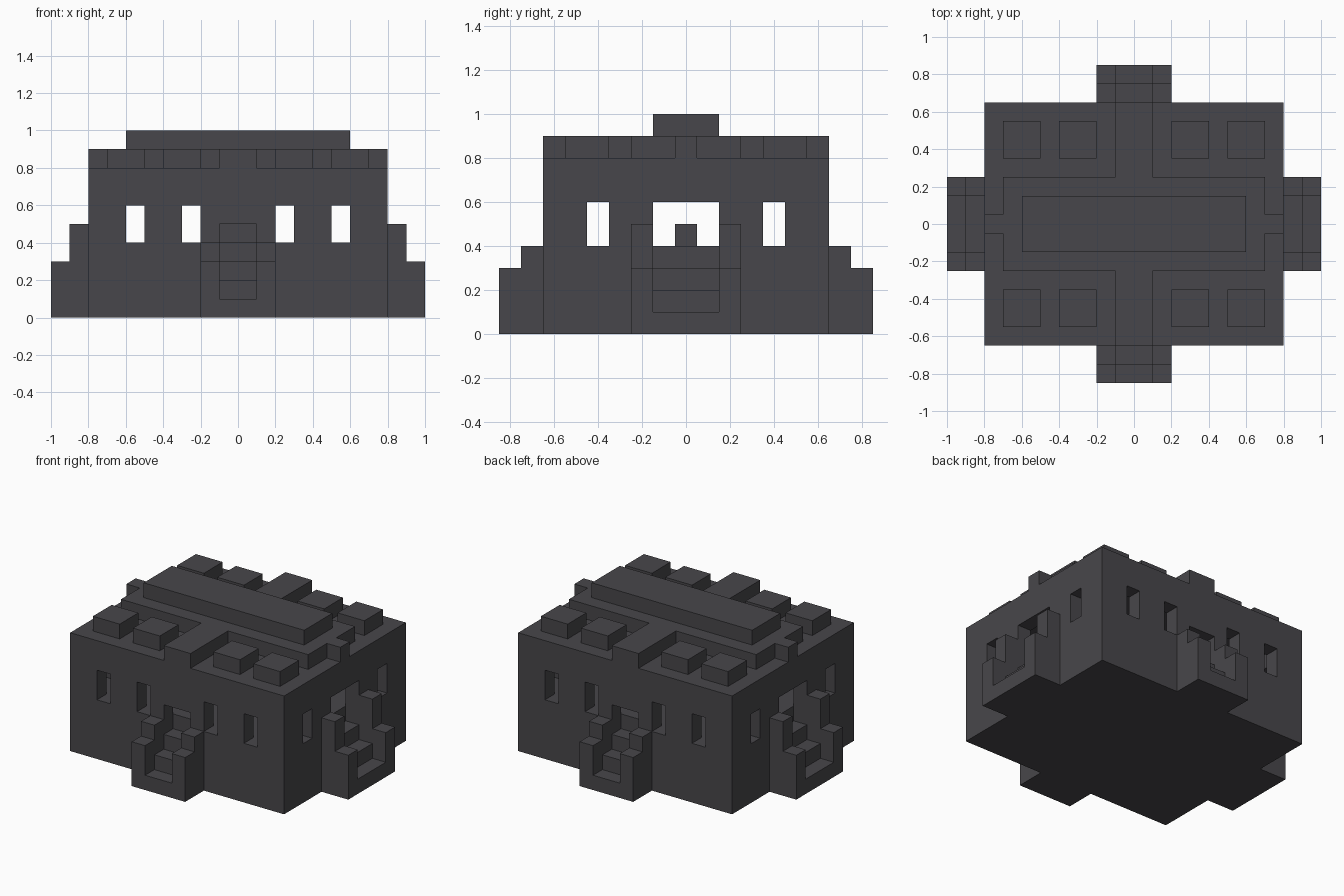
import bpy
import bmesh
from math import pi
from mathutils import Matrix

if "Cube" in bpy.data.objects:
    bpy.data.objects.remove(bpy.data.objects["Cube"], do_unlink=True)

COLOUR = (0.064, 0.062, 0.069, 1.0)
stone = bpy.data.materials.new("dark grey stone")
stone.use_nodes = True
stone.diffuse_color = COLOUR
stone.node_tree.nodes["Principled BSDF"].inputs["Base Color"].default_value = COLOUR


def prism(name, outline, depth, matrix=Matrix()):
    """Extrude a flat outline along local z by depth, then place it."""
    bm = bmesh.new()
    face = bm.faces.new([bm.verts.new((x, y, 0)) for x, y in outline])
    ext = bmesh.ops.extrude_face_region(bm, geom=[face])["geom"]
    top = [v for v in ext if isinstance(v, bmesh.types.BMVert)]
    bmesh.ops.translate(bm, verts=top, vec=(0, 0, depth))
    bm.transform(matrix)
    bmesh.ops.recalc_face_normals(bm, faces=bm.faces)
    mesh = bpy.data.meshes.new(name)
    bm.to_mesh(mesh)
    bm.free()
    mesh.materials.append(stone)
    obj = bpy.data.objects.new(name, mesh)
    bpy.context.collection.objects.link(obj)
    return obj


def box(name, x0, x1, y0, y1, z0, z1):
    corners = [(x0, y0), (x1, y0), (x1, y1), (x0, y1)]
    return prism(name, corners, z1 - z0, Matrix.Translation((0, 0, z0)))


def cut(target, *bounds):
    """Subtract a box from the target and discard the cutter."""
    cutter = box("cutter", *bounds)
    cutter.hide_render = True
    mod = target.modifiers.new("cut", "BOOLEAN")
    mod.operation, mod.solver, mod.object = "DIFFERENCE", "EXACT", cutter
    bpy.context.view_layer.objects.active = target
    bpy.ops.object.modifier_apply(modifier=mod.name)
    bpy.data.objects.remove(cutter, do_unlink=True)


X, Y, FLOOR, ROOF = 0.8, 0.65, 0.4, 0.8   # half width, half depth, levels
WALL = 0.1

# Hollow hall with one chamber above a solid base
hall = box("hall", -X, X, -Y, Y, 0, ROOF)
cut(hall, -X + WALL, X - WALL, -Y + WALL, Y - WALL, FLOOR, ROOF - WALL)

# Slit windows, and doorways whose sill is the third stair
for s in (-1, 1):
    y0, y1 = sorted((s * (Y - 0.15), s * (Y + 0.1)))
    x0, x1 = sorted((s * (X - 0.15), s * (X + 0.1)))
    for x in (-0.55, -0.25, 0.25, 0.55):
        cut(hall, x - 0.05, x + 0.05, y0, y1, FLOOR, 0.6)
    for y in (-0.4, 0.4):
        cut(hall, x0, x1, y - 0.05, y + 0.05, FLOOR, 0.6)
    y0, y1 = sorted((s * (Y - WALL), s * (Y + 0.1)))
    x0, x1 = sorted((s * (X - WALL), s * (X + 0.1)))
    cut(hall, -0.1, 0.1, y0, y1, 0.3, 0.5)
    cut(hall, x0, x1, -0.15, 0.15, 0.3, 0.6)

# Block in the middle of the chamber
box("altar", -0.1, 0.1, -0.05, 0.05, FLOOR, 0.5)


def stepped(low, high):
    return [(0, 0), (0.2, 0), (0.2, low), (0.1, low), (0.1, high), (0, high)]


def staircase(side, wall, half, low, high, turn):
    """Stairs between stepped side walls, leaning on one wall of the hall."""
    # local x -> outward, local y -> up, local z -> sideways
    upright = Matrix.Rotation(pi / 2, 4, "X")
    parts = (("stairs", 0.1, 0.2, half, 2 * half),
             ("left_cheek", low, high, half + 0.1, 0.1),
             ("right_cheek", low, high, -half, 0.1))
    for name, lo, hi, start, width in parts:
        place = Matrix.Rotation(turn, 4, "Z") @ Matrix.Translation((wall, start, 0)) @ upright
        prism(side + "_" + name, stepped(lo, hi), width, place)


staircase("left", X, 0.15, 0.3, 0.5, 0)
staircase("right", X, 0.15, 0.3, 0.5, pi)
staircase("back", Y, 0.1, 0.3, 0.4, pi / 2)
staircase("front", Y, 0.1, 0.3, 0.4, -pi / 2)

# Raised cross on the roof, mirrored from one quarter
quarter = [(X, 0.05), (0.7, 0.05), (0.7, 0.25), (0.1, 0.25), (0.1, Y)]
outline = (quarter + [(-x, y) for x, y in reversed(quarter)]
           + [(-x, -y) for x, y in quarter] + [(x, -y) for x, y in reversed(quarter)])
prism("roof_cross", outline, 0.1, Matrix.Translation((0, 0, ROOF)))
box("roof_ridge", -0.6, 0.6, -0.15, 0.15, 0.9, 1.0)

# Square blocks on the roof corners
for x in (-0.6, -0.3, 0.3, 0.6):
    for y in (-0.45, 0.45):
        box("roof_block", x - 0.1, x + 0.1, y - 0.1, y + 0.1, ROOF, 0.9)
